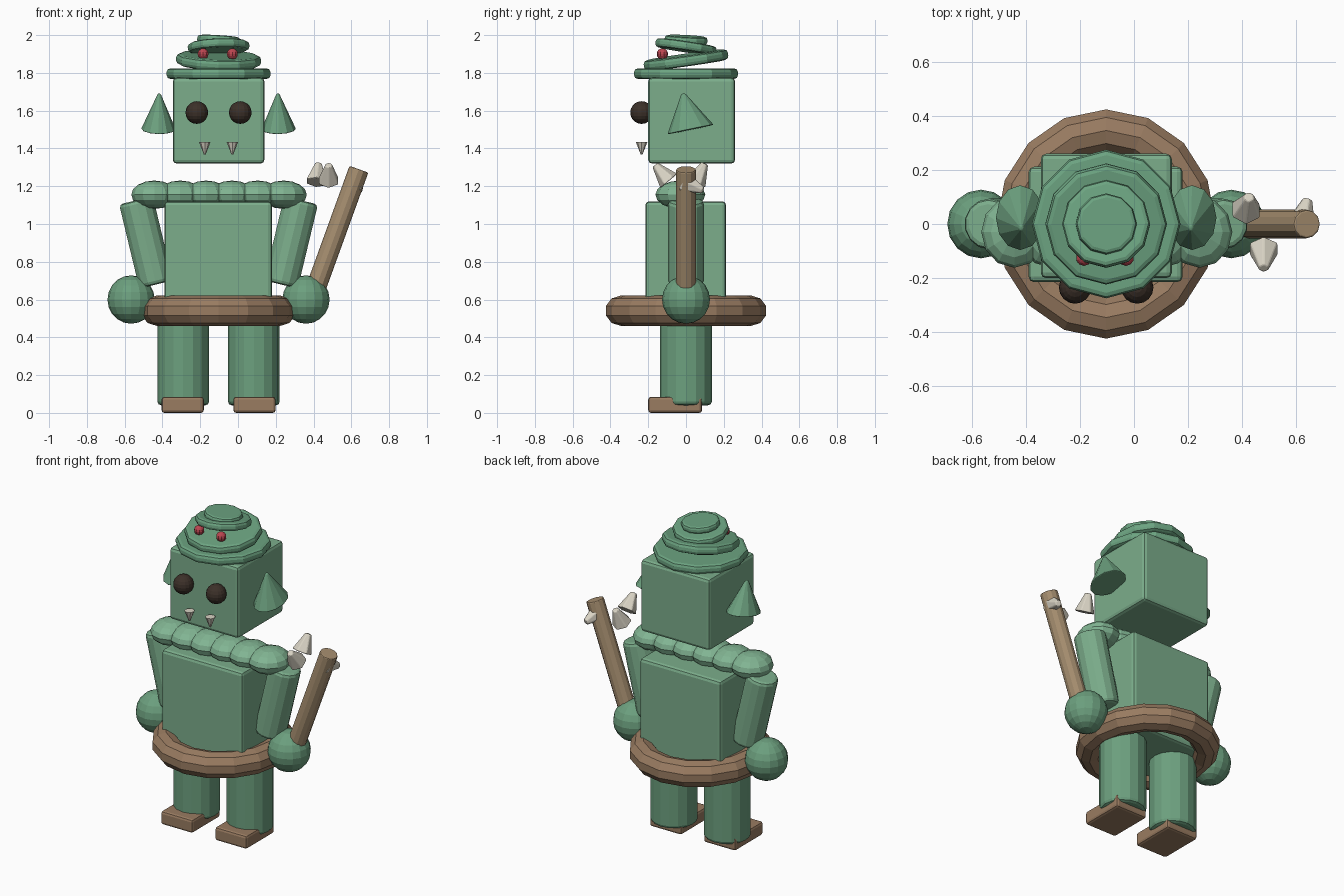
import bpy, bmesh, math
from mathutils import Matrix, Vector

if "Cube" in bpy.data.objects:
    bpy.data.objects.remove(bpy.data.objects["Cube"])

CX = -0.103  # body's plane of symmetry


def material(name, rgb):
    m = bpy.data.materials.new(name)
    m.diffuse_color = (*rgb, 1)
    m.use_nodes = True
    m.node_tree.nodes["Principled BSDF"].inputs["Base Color"].default_value = m.diffuse_color
    return m


SKIN = material("skin_green", (0.20, 0.42, 0.26))
LIMB = material("limb_green", (0.15, 0.35, 0.21))
CLOTH = material("cloth_green", (0.22, 0.46, 0.29))
WRAP = material("wrap_green", (0.15, 0.37, 0.22))
LEATHER = material("leather", (0.32, 0.20, 0.12))
WOOD = material("wood", (0.38, 0.27, 0.16))
DARK = material("dark_eye", (0.045, 0.03, 0.022))
BONE = material("bone", (0.70, 0.66, 0.56))
RED = material("red_gem", (0.50, 0.06, 0.08))


def finish(name, bm, mat, bevel=0, segments=2):
    me = bpy.data.meshes.new(name)
    bmesh.ops.recalc_face_normals(bm, faces=bm.faces)
    bm.to_mesh(me)
    bm.free()
    me.materials.append(mat)
    ob = bpy.data.objects.new(name, me)
    bpy.context.collection.objects.link(ob)
    if bevel:
        b = ob.modifiers.new("bevel", "BEVEL")
        b.width, b.segments, b.limit_method = bevel, segments, "ANGLE"
        b.angle_limit = math.radians(50)
    return ob


def box(name, lo, hi, mat, bevel=0.02):
    lo, hi = Vector(lo), Vector(hi)
    bm = bmesh.new()
    m = Matrix.Translation((lo + hi) / 2) @ Matrix.Diagonal((*(hi - lo), 1))
    bmesh.ops.create_cube(bm, size=1, matrix=m)
    return finish(name, bm, mat, bevel)


def ball(name, c, r, mat, u=16, v=10):
    bm = bmesh.new()
    m = Matrix.Translation(c) @ Matrix.Diagonal((*r, 1))
    bmesh.ops.create_uvsphere(bm, u_segments=u, v_segments=v, radius=1, matrix=m)
    return finish(name, bm, mat)


def rod(name, a, b, r1, r2, mat, sides=12, bevel=0, scale=(1, 1, 1)):
    a, b = Vector(a), Vector(b)
    bm = bmesh.new()
    rot = Vector((0, 0, 1)).rotation_difference(b - a).to_matrix().to_4x4()
    m = Matrix.Translation((a + b) / 2) @ rot @ Matrix.Diagonal((*scale, 1))
    bmesh.ops.create_cone(bm, cap_ends=True, segments=sides, radius1=r1,
                          radius2=r2, depth=(b - a).length, matrix=m)
    return finish(name, bm, mat, bevel)


# torso and head
box("torso", (-0.39, -0.215, 0.50), (0.18, 0.212, 1.12), SKIN)
box("head", (-0.345, -0.20, 1.32), (0.14, 0.26, 1.775), SKIN)

# paired parts: legs, feet, arms, hands, ears, eyes, tusks
for side, s in (("left", 1), ("right", -1)):
    X = lambda d: CX + s * d
    rod(f"{side}_leg", (X(0.187), 0, 0.04), (X(0.187), 0, 0.52),
        0.137, 0.137, LIMB, 16, 0.02)
    box(f"{side}_foot", (X(0.19) - 0.112, -0.20, 0.0),
        (X(0.19) + 0.112, 0.085, 0.085), LEATHER, 0.015)
    rod(f"{side}_arm", (X(0.33), 0, 0.68), (X(0.437), 0, 1.125),
        0.094, 0.094, SKIN, 14, 0.02)
    ball(f"{side}_hand", (X(0.463), 0, 0.60), (0.125, 0.127, 0.128), LIMB)
    rod(f"{side}_ear", (X(0.318), 0.024, 1.50), (X(0.314), -0.015, 1.69),
        0.125, 0.01, LIMB, 12, 0.008, (0.74, 1, 1))
    ball(f"{side}_eye", (X(0.115), -0.235, 1.59), (0.06,) * 3, DARK)
    rod(f"{side}_tusk", (X(0.073), -0.235, 1.433), (X(0.073), -0.235, 1.368),
        0.03, 0.005, BONE, 8)

# waist ring
bm = bmesh.new()
N, K = 16, 10
rings = []
for i in range(N):
    a = 2 * math.pi * i / N
    ring = []
    for j in range(K):
        t = 2 * math.pi * (j + 0.5) / K
        d = 0.082 * math.cos(t)
        ring.append(bm.verts.new((CX + (0.328 + d) * math.cos(a),
                                  (0.346 + d) * math.sin(a),
                                  0.541 + 0.08 * math.sin(t))))
    rings.append(ring)
for i in range(N):
    p, q = rings[i], rings[(i + 1) % N]
    for j in range(K):
        k = (j + 1) % K
        bm.faces.new((p[j], q[j], q[k], p[k]))
finish("belt", bm, LEATHER)

# lumpy shoulder scarf
for i in range(6):
    ball(f"scarf_lump_{i + 1}", (-0.443 + 0.137 * i, -0.03, 1.155),
         (0.122, 0.132, 0.075), CLOTH, 12, 8)

# stacked turban folds: radius, thickness, height, tilt about x, tilt about y
for i, (r, h, z, tx, ty) in enumerate((
        (0.275, 0.056, 1.796, 0, 0), (0.225, 0.056, 1.868, 0.14, 0.03),
        (0.163, 0.048, 1.938, -0.15, -0.04), (0.113, 0.042, 1.974, -0.05, 0.06))):
    up = Vector((math.sin(ty), -math.sin(tx), 1)).normalized() * h / 2
    c = Vector((CX, 0, z))
    rod(f"turban_fold_{i + 1}", c - up, c + up, r, r, WRAP, 12, h * 0.35)

for i, x in enumerate((-0.185, -0.03)):
    ball(f"turban_gem_{i + 1}", (x, -0.125, 1.90), (0.03,) * 3, RED, 10, 8)

# club with bone spikes
rod("club", (0.39, 0, 0.60), (0.64, 0, 1.29), 0.053, 0.053, WOOD, 12, 0.007)
for i, (c, d) in enumerate((
        ((0.42, 0.075, 1.27), (0.1, 0.4, 0.8)),
        ((0.48, -0.127, 1.27), (0, -0.6, 0.7)),
        ((0.628, 0.04, 1.20), (0.2, 0.7, -0.3)))):
    c, d = Vector(c), Vector(d).normalized() * 0.056
    rod(f"club_spike_{i + 1}", c - d, c + d, 0.06, 0.02, BONE, 6, 0.006)
